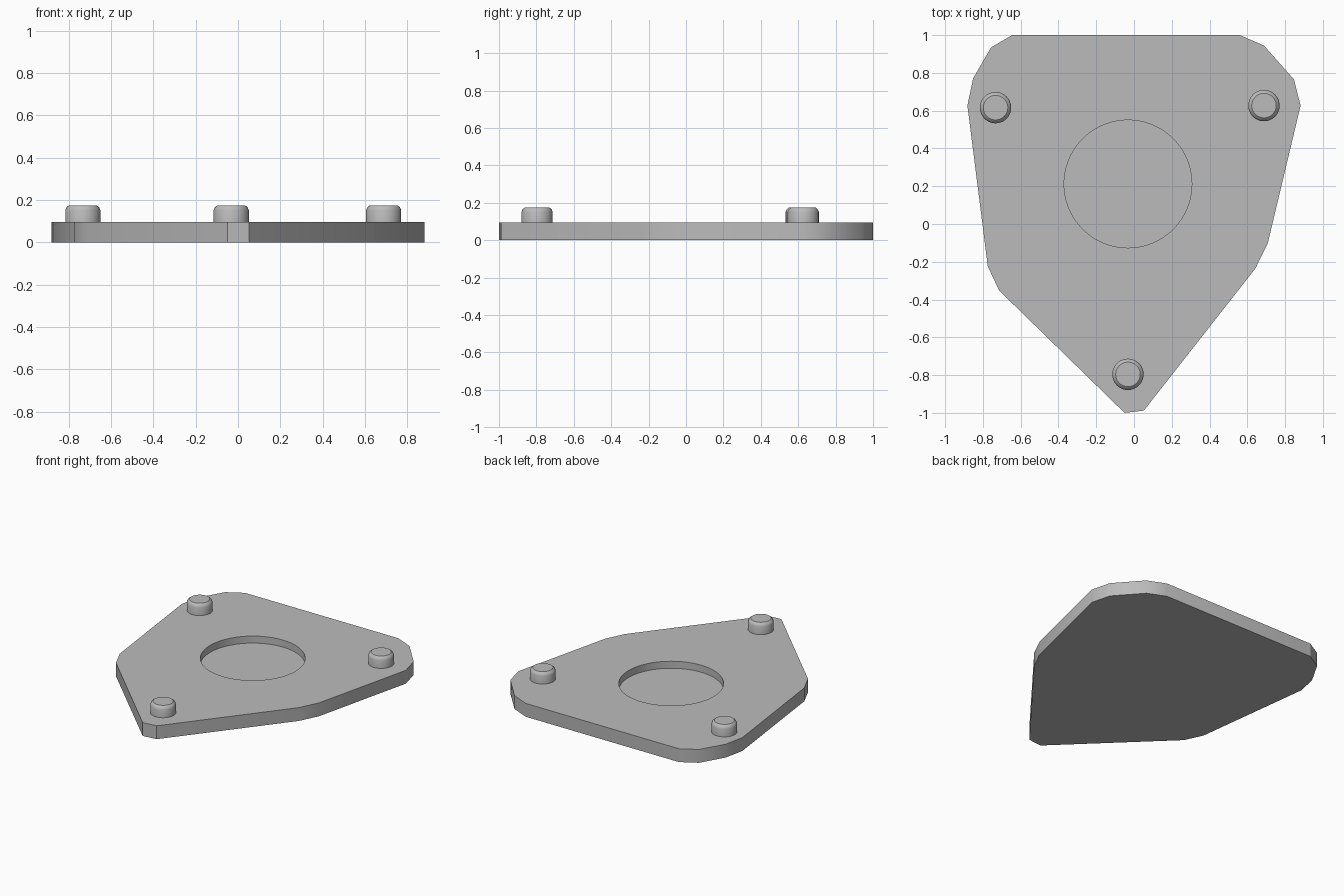
import bpy, bmesh, math

if "Cube" in bpy.data.objects:
    bpy.data.objects.remove(bpy.data.objects["Cube"])

PLATE_TOP = 0.095
grey = bpy.data.materials.new("plain grey")
grey.diffuse_color = (0.5, 0.5, 0.5, 1)
grey.use_nodes = True
grey.node_tree.nodes["Principled BSDF"].inputs["Base Color"].default_value = grey.diffuse_color


def make_object(name, bm):
    bmesh.ops.recalc_face_normals(bm, faces=bm.faces)
    mesh = bpy.data.meshes.new(name)
    bm.to_mesh(mesh)
    bm.free()
    mesh.materials.append(grey)
    obj = bpy.data.objects.new(name, mesh)
    bpy.context.collection.objects.link(obj)
    return obj


def select_only(obj):
    bpy.ops.object.select_all(action='DESELECT')
    obj.select_set(True)
    bpy.context.view_layer.objects.active = obj


def smooth(obj):
    select_only(obj)
    bpy.ops.object.shade_smooth_by_angle(angle=math.radians(30))


def lathe(name, profile, x, y, sides):
    """Closed solid of revolution from (radius, height) rings."""
    bm = bmesh.new()
    rings = [[bm.verts.new((x + r * math.cos(2 * math.pi * i / sides),
                            y + r * math.sin(2 * math.pi * i / sides), z))
              for i in range(sides)] for r, z in profile]
    for a, b in zip(rings, rings[1:]):
        for i in range(sides):
            j = (i + 1) % sides
            bm.faces.new((a[i], a[j], b[j], b[i]))
    bm.faces.new(rings[0][::-1])
    bm.faces.new(rings[-1])
    return make_object(name, bm)


# Plate: rounded irregular triangle, extruded upward
outline = [(-0.645, 1.0), (0.56, 1.0), (0.688, 0.945), (0.847, 0.765), (0.882, 0.627),
           (0.708, -0.103), (0.643, -0.235), (0.052, -0.988), (-0.05, -1.0),
           (-0.714, -0.352), (-0.774, -0.225), (-0.882, 0.627), (-0.852, 0.77), (-0.757, 0.935)]
bm = bmesh.new()
base = bm.faces.new([bm.verts.new((x, y, 0)) for x, y in outline])
ext = bmesh.ops.extrude_face_region(bm, geom=[base], use_keep_orig=True)
bmesh.ops.translate(bm, vec=(0, 0, PLATE_TOP),
                    verts=[g for g in ext["geom"] if isinstance(g, bmesh.types.BMVert)])
plate = make_object("plate", bm)

# Shallow round recess cut into the top
cutter = lathe("recess_cutter", [(0.338, 0.045), (0.338, 0.2)], -0.032, 0.212, 96)
cutter.hide_render = True
cut = plate.modifiers.new("recess", 'BOOLEAN')
cut.operation = 'DIFFERENCE'
cut.object = cutter
select_only(plate)
bpy.ops.object.modifier_apply(modifier=cut.name)
bpy.data.objects.remove(cutter)
smooth(plate)

# Three pegs with rounded top edges
peg_profile = [(0.083, PLATE_TOP - 0.01), (0.083, 0.152), (0.077, 0.166), (0.065, 0.175)]
for name, x, y in (("left_peg", -0.733, 0.616), ("right_peg", 0.688, 0.627),
                   ("front_peg", -0.032, -0.796)):
    smooth(lathe(name, peg_profile, x, y, 48))
